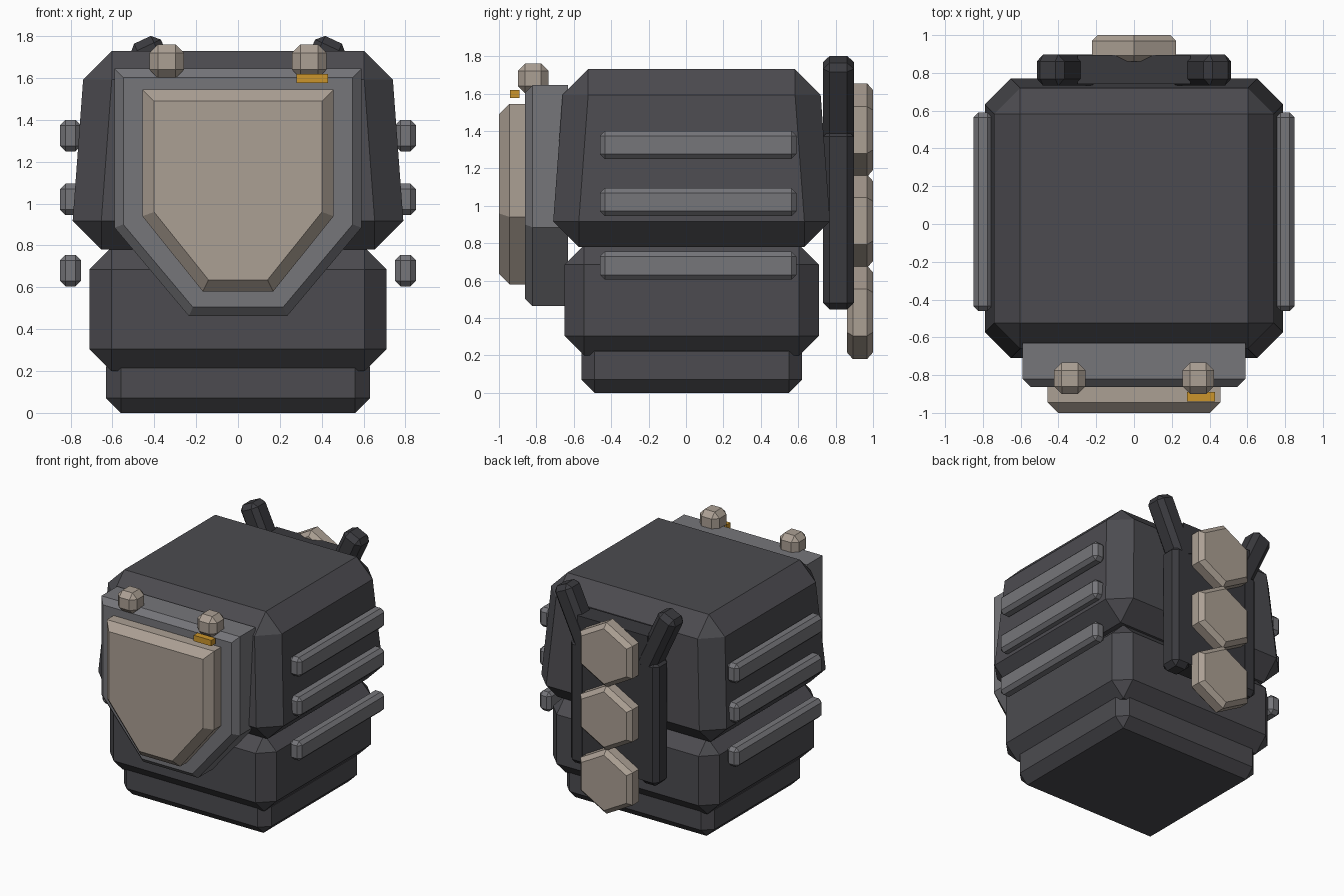
import bpy, bmesh, math

old = bpy.data.objects.get("Cube")
if old:
    bpy.data.objects.remove(old, do_unlink=True)


def material(name, r, g, b):
    m = bpy.data.materials.new(name)
    m.use_nodes = True
    m.diffuse_color = (r, g, b, 1)
    m.node_tree.nodes["Principled BSDF"].inputs["Base Color"].default_value = (r, g, b, 1)
    return m


CHARCOAL = material("charcoal", 0.072, 0.071, 0.08)
BLACK = material("strut_black", 0.042, 0.042, 0.048)
STEEL = material("steel_grey", 0.18, 0.18, 0.195)
BEIGE = material("warm_beige", 0.41, 0.35, 0.295)
GOLD = material("gold", 0.6, 0.3, 0.025)


def finish(name, bm, mat, loc=(0, 0, 0), tilt=0):
    bmesh.ops.recalc_face_normals(bm, faces=bm.faces)
    mesh = bpy.data.meshes.new(name)
    bm.to_mesh(mesh)
    bm.free()
    mesh.materials.append(mat)
    ob = bpy.data.objects.new(name, mesh)
    ob.location = loc
    ob.rotation_euler = (0, tilt, 0)
    bpy.context.collection.objects.link(ob)
    return ob


def chamfer_box(name, loc, size, c, mat, tilt=0, taper=0):
    """Box with cut edges; taper narrows the top and widens the bottom."""
    bm = bmesh.new()
    hx, hy, hz = (s / 2 for s in size)
    quads = [(1, 1), (-1, 1), (-1, -1), (1, -1)]
    rings = []
    for z, capped in ((-hz, True), (-hz + c, False), (hz - c, False), (hz, True)):
        t = -taper if z > 0 else taper
        x, y, ring = hx + t, hy + t, []
        for sx, sy in quads:
            a, b = (x - c, y), (x, y - c)
            if capped:
                pts = [(x - c, y - c)]
            else:
                pts = [b, a] if sx * sy > 0 else [a, b]
            ring += [bm.verts.new((sx * px, sy * py, z)) for px, py in pts]
        rings.append(ring)
    low, mid1, mid2, top = rings
    bm.faces.new(low)
    bm.faces.new(top)
    for i in range(8):
        j = (i + 1) % 8
        bm.faces.new((mid1[i], mid1[j], mid2[j], mid2[i]))
    for cap, mid in ((low, mid1), (top, mid2)):
        for i in range(4):
            j = (i + 1) % 4
            bm.faces.new((cap[i], mid[2 * i], mid[2 * i + 1]))
            bm.faces.new((cap[i], mid[2 * i + 1], mid[2 * j], cap[j]))
    return finish(name, bm, mat, loc, tilt)


def plate(name, outline, y_front, y_back, c, mat, both=False):
    """Outline in x and z, extruded along y, with a cut rim."""
    bm = bmesh.new()
    front = bm.faces.new([bm.verts.new((x, y_front, z)) for x, z in outline])
    res = bmesh.ops.extrude_face_region(bm, geom=[front], use_keep_orig=True)
    for v in res["geom"]:
        if isinstance(v, bmesh.types.BMVert):
            v.co.y = y_back
    bmesh.ops.recalc_face_normals(bm, faces=bm.faces)
    rim = [e for e in bm.edges
           if all(abs(v.co.y - y_front) < 1e-4 for v in e.verts)
           or (both and all(abs(v.co.y - y_back) < 1e-4 for v in e.verts))]
    if c:
        bmesh.ops.bevel(bm, geom=rim, offset=c, segments=1, affect='EDGES', profile=0.5)
    return finish(name, bm, mat)


def shield(top, shoulder, bottom, wide, narrow):
    right = [(wide, top), (wide, shoulder), (narrow, bottom)]
    return right + [(-x, z) for x, z in reversed(right)]


# Stacked body
chamfer_box("base", (0, 0.03, 0.145), (1.26, 1.18, 0.29), 0.07, CHARCOAL)
chamfer_box("abdomen", (0, 0.03, 0.495), (1.42, 1.36, 0.59), 0.105, CHARCOAL)
chamfer_box("chest", (0, 0.03, 1.255), (1.53, 1.43, 0.95), 0.137, CHARCOAL, taper=0.025)

# Layered front shield
plate("shield_frame", shield(1.645, 0.885, 0.463, 0.59, 0.235), -0.862, -0.63, 0.042, STEEL)
plate("shield_panel", shield(1.545, 0.94, 0.58, 0.457, 0.168), -1.0, -0.855, 0.056, BEIGE)
plate("gold_tag", [(0.28, 1.575), (0.43, 1.575), (0.43, 1.62), (0.28, 1.62)],
      -0.94, -0.89, 0, GOLD)

# Paired parts
for side, s in (("left", 1), ("right", -1)):
    chamfer_box("knob_" + side, (s * 0.34, -0.817, 1.68), (0.165, 0.165, 0.16), 0.04, BEIGE)
    for i, z in enumerate((0.68, 1.02, 1.325)):
        chamfer_box(f"rib_{side}_{i + 1}", (s * 0.8, 0.065, z), (0.1, 1.05, 0.15), 0.026, STEEL)
    chamfer_box("back_post_" + side, (s * 0.3, 0.815, 0.925), (0.155, 0.165, 0.96), 0.036, BLACK)
    chamfer_box("back_arm_" + side, (s * 0.351, 0.815, 1.556), (0.16, 0.165, 0.5), 0.036,
                BLACK, tilt=s * math.radians(25))

# Back panel between the posts
plate("back_panel", [(-0.3, 0.48), (0.3, 0.48), (0.3, 1.6), (-0.3, 1.6)], 0.74, 0.895, 0, BLACK)

# Column of hexagonal tiles
for i, zc in enumerate((0.43, 0.918, 1.405)):
    corners = [math.radians(30 + 60 * k) for k in range(6)]
    outline = [(0.258 * math.cos(a), zc + 0.25 * math.sin(a)) for a in corners]
    plate(f"hex_tile_{i + 1}", outline, 0.86, 1.0, 0.032, BEIGE, both=True)
